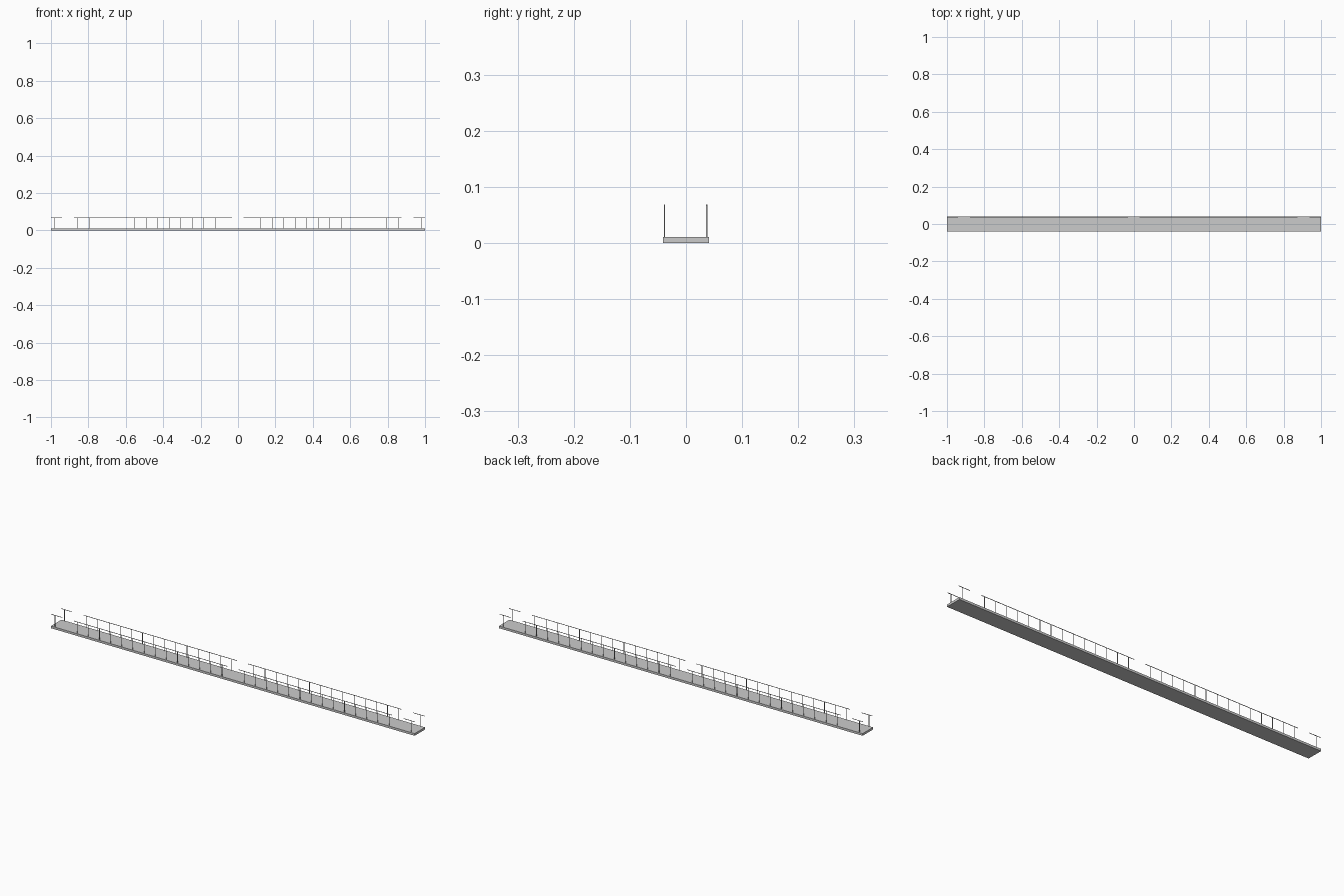
import bpy, bmesh
from mathutils import Matrix, Vector

if "Cube" in bpy.data.objects:
    bpy.data.objects.remove(bpy.data.objects["Cube"])


def boxes(name, items):
    """One object made of axis-aligned boxes given as (min corner, max corner)."""
    bm = bmesh.new()
    for lo, hi in items:
        lo, hi = Vector(lo), Vector(hi)
        m = Matrix.Translation((lo + hi) / 2) @ Matrix.Diagonal((*(hi - lo), 1))
        bmesh.ops.create_cube(bm, size=1, matrix=m)
    me = bpy.data.meshes.new(name)
    bm.to_mesh(me)
    bm.free()
    ob = bpy.data.objects.new(name, me)
    bpy.context.collection.objects.link(ob)
    return ob


DECK_TOP, RAIL_TOP, T = 0.011, 0.069, 0.002
SEGMENTS = [(-1, -0.94), (-0.876, -0.032), (0.03, 0.874), (0.938, 1)]
SKIPPED = {1, 16, 31}
STEP = 1.96 / 32

# walkway slab
boxes("deck", [((-1, -0.041, 0), (1, 0.041, DECK_TOP))])

# handrails and posts on both edges, with three openings
for side, y in (("front", -0.038), ("back", 0.037)):
    boxes(side + "_handrail",
          [((a, y - T / 2, RAIL_TOP - T), (b, y + T / 2, RAIL_TOP)) for a, b in SEGMENTS])
    posts = []
    for i in range(33):
        if i not in SKIPPED:
            x = -0.98 + i * STEP
            posts.append(((x - T / 2, y - T / 2, DECK_TOP - 0.001),
                          (x + T / 2, y + T / 2, RAIL_TOP - T)))
    boxes(side + "_posts", posts)
